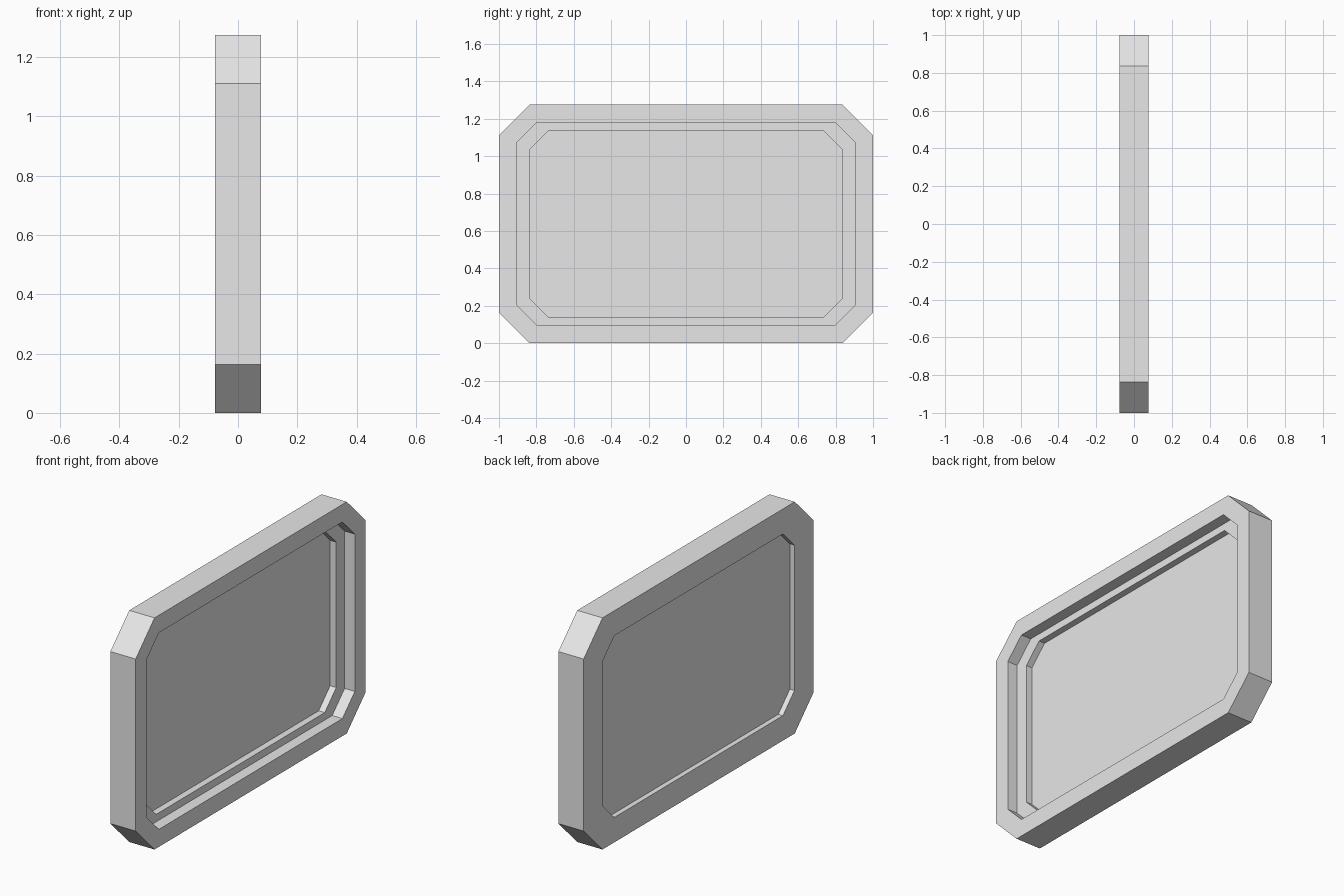
import bpy
import bmesh

default_cube = bpy.data.objects.get("Cube")
if default_cube:
    bpy.data.objects.remove(default_cube, do_unlink=True)

MID_Z = 0.6375      # height of the centre line
HALF_X = 0.077      # half thickness of the frame

# Outlines: half width, half height, corner cut
OUTER = (1.0, 0.6375, 0.164)
REBATE = (0.906, 0.541, 0.108)
OPENING = (0.833, 0.5, 0.1)
PANEL = (0.843, 0.51, 0.104)

LEDGE_X = 0.015     # step between the wide rebate and the opening
PANEL_FRONT = -0.022
PANEL_BACK = -0.049

grey = bpy.data.materials.new("plain grey")
grey.use_nodes = True
grey.diffuse_color = (0.8, 0.8, 0.8, 1)
grey.node_tree.nodes["Principled BSDF"].inputs["Base Color"].default_value = grey.diffuse_color


def octagon(bm, x, outline):
    """Ring of vertices for a rectangle with cut corners, facing along x."""
    w, h, c = outline
    points = []
    for sy, sz in ((1, 1), (-1, 1), (-1, -1), (1, -1)):
        corner = [(sy * w, sz * (h - c)), (sy * (w - c), sz * h)]
        points += corner if sy == sz else corner[::-1]
    return [bm.verts.new((x, y, MID_Z + z)) for y, z in points]


def loft(name, sections, closed):
    """Bridge the sections; join last to first if closed, else cap both ends."""
    bm = bmesh.new()
    rings = [octagon(bm, x, outline) for x, outline in sections]
    pairs = list(zip(rings, rings[1:]))
    if closed:
        pairs.append((rings[-1], rings[0]))
    else:
        bm.faces.new(rings[0])
        bm.faces.new(rings[-1])
    for a, b in pairs:
        for i in range(len(a)):
            j = (i + 1) % len(a)
            bm.faces.new((a[i], a[j], b[j], b[i]))
    bmesh.ops.recalc_face_normals(bm, faces=bm.faces)
    mesh = bpy.data.meshes.new(name)
    bm.to_mesh(mesh)
    bm.free()
    mesh.materials.append(grey)
    obj = bpy.data.objects.new(name, mesh)
    bpy.context.collection.objects.link(obj)
    return obj


# Frame with a stepped rebate on the left side and a plain opening on the right
loft("frame", [
    (-HALF_X, OPENING),
    (-HALF_X, OUTER),
    (HALF_X, OUTER),
    (HALF_X, REBATE),
    (LEDGE_X, REBATE),
    (LEDGE_X, OPENING),
], closed=True)

# Thin panel set into the opening
loft("panel", [(PANEL_BACK, PANEL), (PANEL_FRONT, PANEL)], closed=False)
